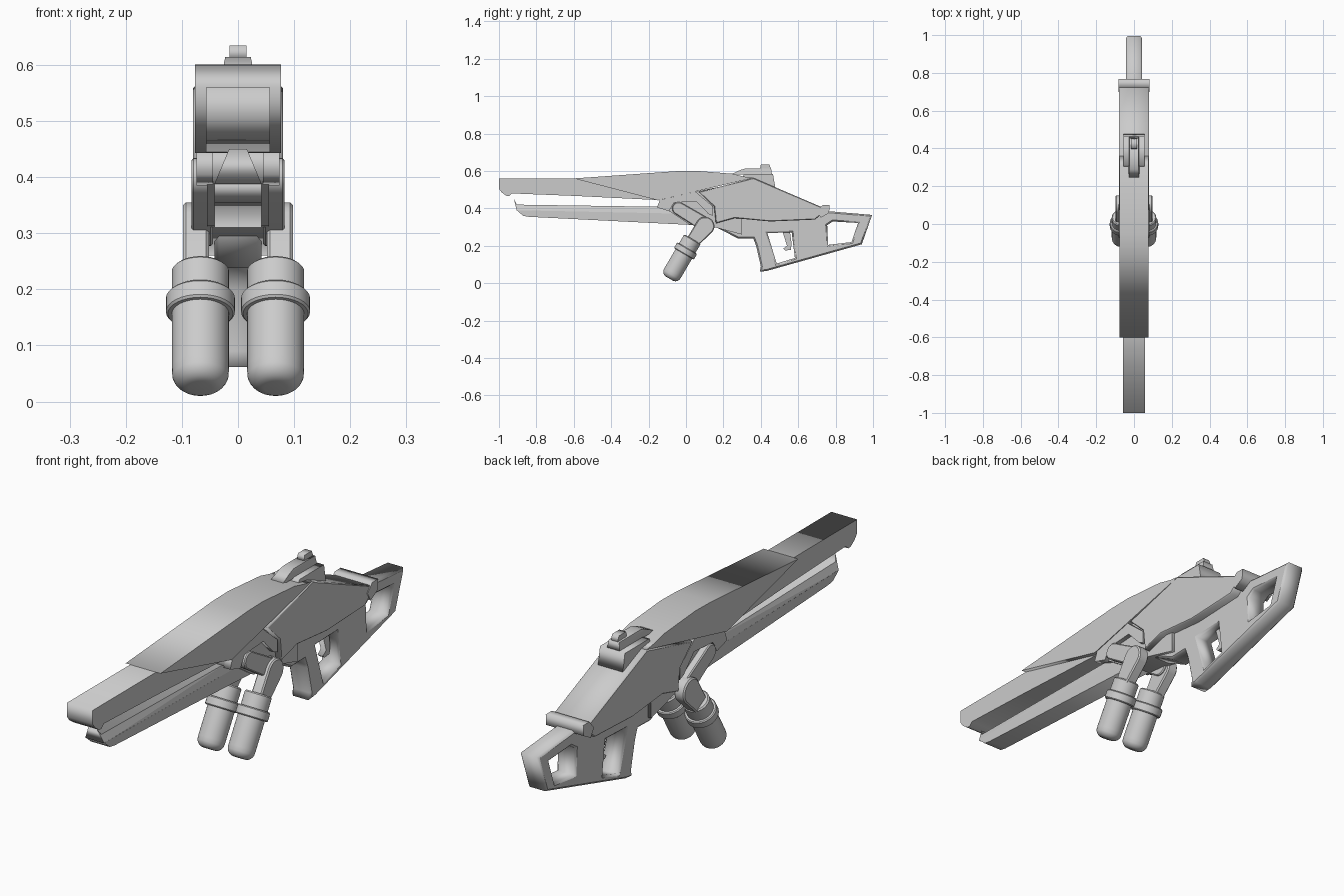
import bpy, bmesh, math
from mathutils import Matrix

if "Cube" in bpy.data.objects:
    bpy.data.objects.remove(bpy.data.objects["Cube"])

# local XY of a flat curve -> world YZ, extrusion along world X
TO_SIDE = Matrix(((0, 0, 1, 0), (1, 0, 0, 0), (0, 1, 0, 0), (0, 0, 0, 1)))


def finish(name, bm, smooth=False):
    bmesh.ops.remove_doubles(bm, verts=bm.verts, dist=1e-5)
    bmesh.ops.recalc_face_normals(bm, faces=bm.faces)
    me = bpy.data.meshes.new(name)
    bm.to_mesh(me)
    bm.free()
    ob = bpy.data.objects.new(name, me)
    bpy.context.collection.objects.link(ob)
    if smooth:
        bpy.ops.object.select_all(action='DESELECT')
        ob.select_set(True)
        bpy.context.view_layer.objects.active = ob
        bpy.ops.object.shade_smooth_by_angle(angle=math.radians(35))
    return ob


def slab(name, outline, x0, x1, holes=(), chamfer=0.0, width=None, smooth=False):
    """Side-view (y, z) outline with holes, extruded from x0 to x1."""
    cu = bpy.data.curves.new(name + "_outline", 'CURVE')
    cu.dimensions, cu.fill_mode = '2D', 'BOTH'
    for loop in (outline, *holes):
        sp = cu.splines.new('POLY')
        sp.points.add(len(loop) - 1)
        for p, (y, z) in zip(sp.points, loop):
            p.co = (y, z, 0, 1)
        sp.use_cyclic_u = True
    cu.extrude = (x1 - x0) / 2 - chamfer
    cu.bevel_depth, cu.offset, cu.bevel_resolution = chamfer, -chamfer, 0
    tmp = bpy.data.objects.new(name + "_tmp", cu)
    bpy.context.collection.objects.link(tmp)
    me = bpy.data.meshes.new_from_object(
        tmp.evaluated_get(bpy.context.evaluated_depsgraph_get()))
    bpy.data.objects.remove(tmp)
    bm = bmesh.new()
    bm.from_mesh(me)
    bpy.data.meshes.remove(me)
    bm.transform(Matrix.Translation(((x0 + x1) / 2, 0, 0)) @ TO_SIDE)
    if width:                       # half width as a function of height
        for v in bm.verts:
            v.co.x = math.copysign(width(v.co.z), v.co.x)
    return finish(name, bm, smooth)


def capsule(a, ra, b, rb, n=12):
    """Outline of a rounded link between two circles."""
    ang = math.atan2(b[1] - a[1], b[0] - a[0])
    arc = lambda c, r, s: [(c[0] + r * math.cos(s + math.pi * i / n),
                            c[1] + r * math.sin(s + math.pi * i / n)) for i in range(n + 1)]
    return arc(a, ra, ang + math.pi / 2) + arc(b, rb, ang - math.pi / 2)


def lathe(name, prof, matrix, n=32):
    bm = bmesh.new()
    vs = [bm.verts.new((r, 0, -t)) for r, t in prof]
    es = [bm.edges.new(p) for p in zip(vs, vs[1:])]
    bmesh.ops.spin(bm, geom=vs + es, cent=(0, 0, 0), axis=(0, 0, 1),
                   angle=2 * math.pi, steps=n)
    bm.transform(matrix)
    return finish(name, bm, True)


# upper barrel with hooked muzzle
slab("upper_barrel", [(-1, .56), (-1, .505), (-.985, .485), (-.96, .467), (-.945, .465),
     (-.93, .48), (-.6, .467), (-.16, .445), (0, .48), (0, .56)], -.057, .057)

# sloping top cover
slab("top_cover", [(-.6, .56), (-.05, .599), (.05, .601), (.25, .585), (.31, .57),
     (.36, .563), (.05, .49), (-.15, .443)], -.077, .077)

# lower rail: square keel plus tapered ridge
slab("lower_rail", [(-.905, .39), (-.87, .36), (-.84, .355), (.06, .31), (.06, .37)],
     -.042, .042)
slab("rail_ridge", [(-.92, .45), (-.905, .42), (-.1, .408), (.0, .37), (-.905, .388)],
     -.04, .04, width=lambda z: min(.042, .042 - (z - .388) * .42))

# inner core tying barrels to the receiver
slab("core", [(-.15, .41), (-.13, .45), (.1, .5), (.3, .54), (.3, .26), (.15, .3),
     (.02, .313), (-.08, .38)], -.055, .055)

# receiver shell
slab("receiver", [(.07, .487), (.36, .563), (.73, .405), (.72, .365), (.69, .34), (.45, .33),
     (.26, .348), (.16, .32), (.15, .41)], -.08, .08, chamfer=.004)

# grip and stock frame with two openings
slab("stock_frame", [(.14, .31), (.28, .238), (.36, .24), (.375, .2), (.40, .09), (.395, .062),
     (.43, .065), (.94, .208), (.995, .365), (.76, .385), (.6, .42), (.2, .42)], -.042, .042,
     holes=[[(.435, .268), (.565, .272), (.582, .135), (.485, .105)],
            [(.76, .205), (.755, .31), (.785, .33), (.92, .322), (.885, .22)]], chamfer=.008)
slab("trigger", [(.515, .28), (.54, .2), (.52, .185), (.53, .175), (.56, .178), (.565, .21),
     (.555, .28)], -.012, .012)

# raised collar in front of the stock
slab("stock_collar", [(.70, .385), (.73, .418), (.768, .418), (.765, .375), (.72, .35)],
     -.083, .083)

# rear sight with its bracket
slab("sight_bracket", [(.30, .56), (.31, .583), (.465, .583), (.478, .51), (.4, .53)],
     -.055, .055)
slab("sight_base", [(.235, .58), (.29, .605), (.32, .614), (.455, .614), (.46, .58)],
     -.026, .026, width=lambda z: .028 - max(0, z - .59) * .22)
slab("sight_block", [(.395, .61), (.40, .635), (.445, .635), (.455, .61)], -.015, .015)

# canister pair with swing links, mirrored left and right
tilt = Matrix.Rotation(math.radians(-30.4), 4, 'X')
canister = [(0, 0), (.046, 0), (.051, .005), (.051, .056), (.058, .056), (.0615, .06),
            (.0615, .088), (.058, .092), (.051, .092), (.051, .205)]
canister += [(.021 + .03 * math.cos(a), .213 + .032 * math.sin(a))
             for a in [math.radians(15 * i) for i in range(1, 7)]] + [(0, .245)]
for side, s in (("left", -1), ("right", 1)):
    span = lambda a, b: (min(s * a, s * b), max(s * a, s * b))
    slab(side + "_mount_frame", [(-.155, .405), (-.14, .445), (.05, .49), (.145, .41),
         (.145, .36), (.12, .37), (.055, .438), (-.065, .43), (-.09, .385)], *span(.045, .074))
    slab(side + "_upper_link", capsule((-.04, .4), .034, (.1, .315), .038),
         *span(.045, .083), chamfer=.004, smooth=True)
    slab(side + "_swing_arm", capsule((.102, .305), .05, (.035, .222), .036),
         *span(.052, .098), chamfer=.005, smooth=True)
    lathe(side + "_canister", canister, Matrix.Translation((s * .067, .035, .236)) @ tilt)
